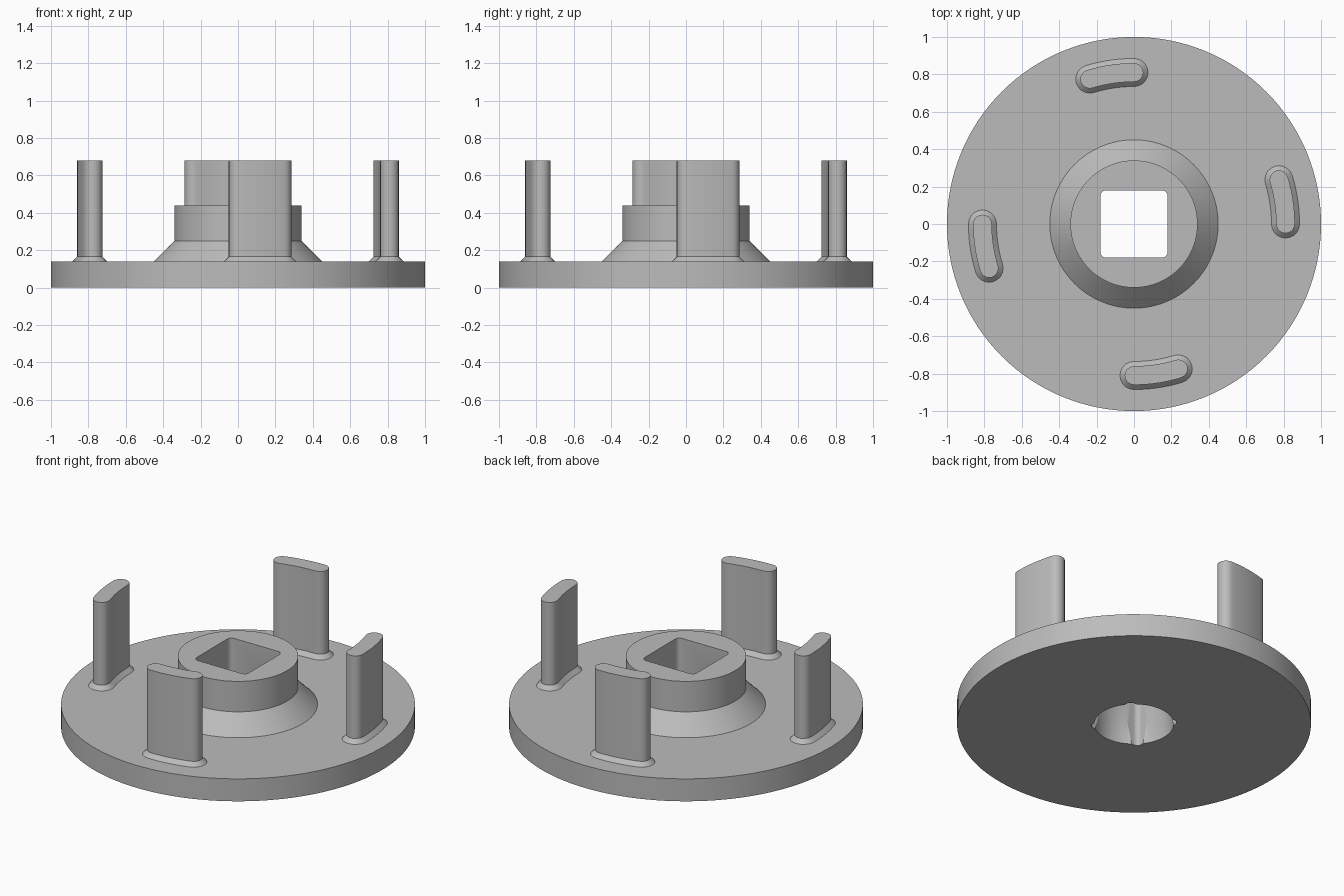
import bpy, bmesh, math
from math import sin, cos, pi, radians

cube = bpy.data.objects.get("Cube")
if cube:
    bpy.data.objects.remove(cube, do_unlink=True)

grey = bpy.data.materials.new("plain_grey")
grey.use_nodes = True
colour = (0.5, 0.5, 0.5, 1)
grey.diffuse_color = colour
grey.node_tree.nodes["Principled BSDF"].inputs["Base Color"].default_value = colour


def loft(name, rings):
    """Closed solid through matching rings of points."""
    bm = bmesh.new()
    loops = [[bm.verts.new(p) for p in ring] for ring in rings]
    n = len(loops[0])
    for a, b in zip(loops, loops[1:]):
        for i in range(n):
            j = (i + 1) % n
            bm.faces.new((a[i], a[j], b[j], b[i]))
    bm.faces.new(loops[0][::-1])
    bm.faces.new(loops[-1])
    bmesh.ops.recalc_face_normals(bm, faces=bm.faces)
    mesh = bpy.data.meshes.new(name)
    bm.to_mesh(mesh)
    bm.free()
    mesh.materials.append(grey)
    ob = bpy.data.objects.new(name, mesh)
    bpy.context.collection.objects.link(ob)
    return ob


def circle(r, z, n=128):
    return [(r * cos(2 * pi * i / n), r * sin(2 * pi * i / n), z) for i in range(n)]


def rounded_square(half, r, z, steps=6):
    points = []
    for k in range(4):
        mid = radians(45 + 90 * k)
        cx, cy = [(half - r) * math.copysign(1, f(mid)) for f in (cos, sin)]
        for s in range(steps + 1):
            a = mid - pi / 4 + pi / 2 * s / steps
            points.append((cx + r * cos(a), cy + r * sin(a), z))
    return points


def curved_slot(half, z, start, radius=0.81, sweep=radians(17), steps=10):
    """Arc-shaped slot outline with round ends, concentric with the disc."""
    end, points = start + sweep, []
    for s in range(steps + 1):
        a = start + sweep * s / steps
        points.append(((radius + half) * cos(a), (radius + half) * sin(a), z))
    for base, turn in ((end, 0), (start, pi)):
        for s in range(1, steps):
            a = base + turn + pi * s / steps
            points.append((radius * cos(base) + half * cos(a),
                           radius * sin(base) + half * sin(a), z))
        if turn == 0:
            for s in range(steps + 1):
                a = end - sweep * s / steps
                points.append(((radius - half) * cos(a), (radius - half) * sin(a), z))
    return points


def smooth(ob):
    bpy.ops.object.select_all(action="DESELECT")
    ob.select_set(True)
    bpy.context.view_layer.objects.active = ob
    bpy.ops.object.shade_smooth_by_angle(angle=radians(30))


# Disc with conical shoulder and round hub
body = loft("disc_and_hub", [circle(1, 0), circle(1, 0.14), circle(0.45, 0.14),
                             circle(0.34, 0.25), circle(0.34, 0.44)])

# Square shaft hole, widened by a tapered round mouth underneath
square_cutter = loft("square_hole_cutter", [rounded_square(0.18, 0.03, z) for z in (-0.1, 0.6)])
mouth_cutter = loft("tapered_mouth_cutter", [circle(0.232, -0.05), circle(0.173, 0.36)])
for cutter in (square_cutter, mouth_cutter):
    cut = body.modifiers.new("hole", "BOOLEAN")
    cut.operation = "DIFFERENCE"
    cut.solver = "EXACT"
    cut.object = cutter
    bpy.context.view_layer.objects.active = body
    bpy.ops.object.modifier_apply(modifier=cut.name)
    bpy.data.objects.remove(cutter, do_unlink=True)
smooth(body)

# Four upright curved prongs with chamfered feet
for name, degrees in (("left", 0), ("back", 90), ("right", 180), ("front", 270)):
    levels = ((0.075, 0.12), (0.075, 0.14), (0.05, 0.165), (0.05, 0.68))
    smooth(loft(name + "_prong", [curved_slot(h, z, radians(degrees)) for h, z in levels]))
